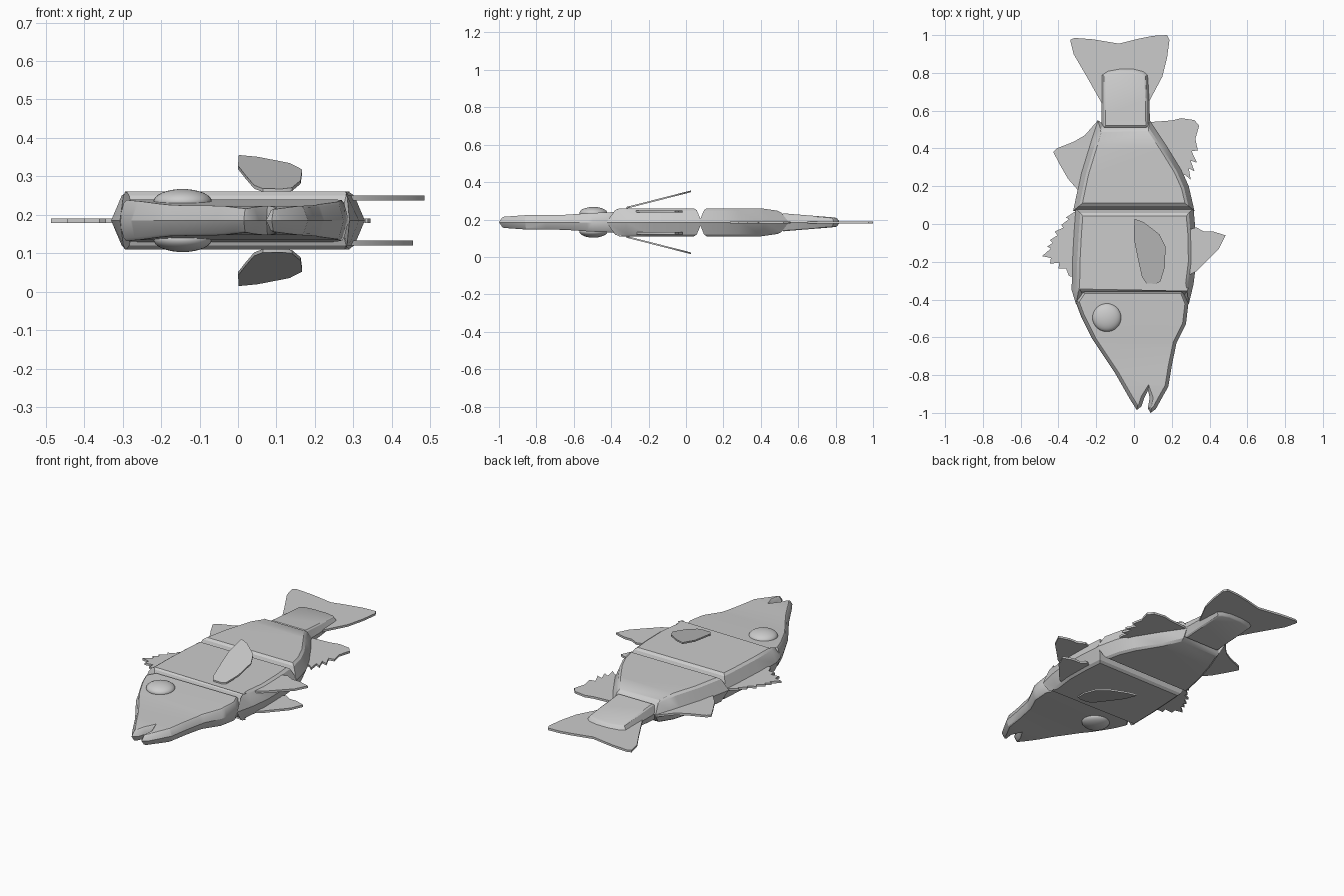
import bpy, bmesh, math
from mathutils import Vector

MID = 0.185  # height of the middle plane of the fish


def finish(bm, name):
    bmesh.ops.recalc_face_normals(bm, faces=bm.faces)
    me = bpy.data.meshes.new(name)
    bm.to_mesh(me)
    bm.free()
    ob = bpy.data.objects.new(name, me)
    bpy.context.collection.objects.link(ob)
    bpy.ops.object.select_all(action='DESELECT')
    ob.select_set(True)
    bpy.context.view_layer.objects.active = ob
    bpy.ops.object.shade_smooth_by_angle(angle=math.radians(30))
    return ob


def offset(pts, d):
    """Move a closed outline inwards by d."""
    n = len(pts)
    area = sum(pts[i - 1][0] * pts[i][1] - pts[i][0] * pts[i - 1][1] for i in range(n))
    s = 1 if area > 0 else -1
    out = []
    for i in range(n):
        p, a, b = Vector(pts[i]), Vector(pts[i - 1]), Vector(pts[(i + 1) % n])
        n1, n2 = (Vector((-e.y, e.x)) * s for e in ((p - a).normalized(), (b - p).normalized()))
        m = (n1 + n2).normalized()
        out.append(p + m * d / max(m.dot(n1), 0.6))
    return out


def segment(name, outline, inset, heights):
    """Body plate with a pointed rim; half thickness follows y."""
    bm = bmesh.new()
    rings = []
    for d, z in ((1, -1), (0.65, -0.86), (0, 0), (0.65, 0.86), (1, 1)):
        rings.append([bm.verts.new((p[0], p[1], z)) for p in offset(outline, d * inset)])
    n = len(outline)
    for lo, hi in zip(rings, rings[1:]):
        for i in range(n):
            j = (i + 1) % n
            bm.faces.new((lo[i], lo[j], hi[j], hi[i]))
    bm.faces.new(rings[0])
    bm.faces.new(rings[-1])
    for y, _ in heights[1:-1]:
        bmesh.ops.bisect_plane(bm, geom=bm.verts[:] + bm.edges[:] + bm.faces[:],
                               plane_co=(0, y, 0), plane_no=(0, 1, 0))
    for v in bm.verts:
        h = heights[0][1] if v.co.y < heights[0][0] else heights[-1][1]
        for (y0, h0), (y1, h1) in zip(heights, heights[1:]):
            if y0 <= v.co.y <= y1:
                h = h0 + (h1 - h0) * (v.co.y - y0) / (y1 - y0)
        v.co.z = MID + v.co.z * h
    bmesh.ops.triangulate(bm, faces=[f for f in bm.faces if len(f.verts) > 4])
    return finish(bm, name)


def fin(name, outline, zfun=lambda x, y: MID - 0.001, thick=0.012):
    """Thin extruded sheet."""
    bm = bmesh.new()
    f = bm.faces.new([bm.verts.new((x, y, zfun(x, y) - thick / 2)) for x, y in outline])
    ret = bmesh.ops.extrude_face_region(bm, geom=[f])
    for v in ret['geom']:
        if isinstance(v, bmesh.types.BMVert):
            v.co.z += thick
    return finish(bm, name)


# Head with open mouth
segment("head", [(-0.31, -0.41), (-0.28, -0.49), (-0.22, -0.61), (-0.1, -0.79), (-0.02, -0.93),
                 (0.015, -0.985), (0.04, -0.965), (0.055, -0.92), (0.074, -0.88), (0.083, -0.92),
                 (0.073, -0.975), (0.088, -1.0), (0.115, -0.98), (0.182, -0.86), (0.2, -0.75),
                 (0.225, -0.63), (0.275, -0.53), (0.288, -0.42), (0.26, -0.35), (-0.27, -0.35)],
        0.018, [(-1.0, 0.028), (-0.86, 0.038), (-0.65, 0.04), (-0.5, 0.05), (-0.35, 0.056)])

# Front half of the trunk
segment("front_body", [(-0.307, -0.425), (-0.33, -0.35), (-0.328, -0.2), (-0.32, -0.05), (-0.31, 0.085),
                       (0.315, 0.085), (0.327, -0.05), (0.33, -0.2), (0.315, -0.32), (0.29, -0.425),
                       (0.265, -0.38), (-0.27, -0.38)],
        0.042, [(-0.43, 0.075), (0.09, 0.075)])

# Rear half of the trunk
segment("rear_body", [(-0.322, 0.07), (-0.28, 0.27), (-0.225, 0.45), (-0.192, 0.55), (-0.165, 0.53),
                      (0.06, 0.53), (0.083, 0.55), (0.17, 0.42), (0.25, 0.29), (0.29, 0.2), (0.32, 0.07)],
        0.04, [(0.06, 0.075), (0.4, 0.075), (0.56, 0.052)])

# Tail root
segment("tail_root", [(-0.172, 0.5), (-0.172, 0.79), (-0.14, 0.812), (-0.08, 0.823), (0.0, 0.823),
                      (0.05, 0.81), (0.075, 0.79), (0.082, 0.66), (0.085, 0.5)],
        0.022, [(0.5, 0.05), (0.58, 0.043), (0.78, 0.027), (0.83, 0.02)])

# Tail fin
fin("tail_fin", [(-0.16, 0.62), (-0.25, 0.78), (-0.32, 0.9), (-0.338, 0.975), (-0.315, 0.985),
                 (-0.22, 0.978), (-0.08, 0.955), (0.02, 0.98), (0.1, 0.996), (0.175, 1.0),
                 (0.188, 0.975), (0.175, 0.88), (0.15, 0.78), (0.07, 0.63)])

# Spiny and soft back fins
fin("spiny_back_fin", [(-0.29, 0.08), (-0.36, 0.035), (-0.345, 0.025), (-0.385, -0.005), (-0.375, -0.02),
                       (-0.42, -0.04), (-0.405, -0.06), (-0.445, -0.085), (-0.43, -0.1),
                       (-0.46, -0.12), (-0.44, -0.13), (-0.487, -0.17), (-0.44, -0.18),
                       (-0.445, -0.21), (-0.395, -0.205), (-0.4, -0.235), (-0.36, -0.235),
                       (-0.345, -0.275), (-0.29, -0.29)])
fin("soft_back_fin", [(-0.28, 0.16), (-0.35, 0.24), (-0.39, 0.31), (-0.427, 0.38), (-0.41, 0.4),
                      (-0.32, 0.435), (-0.26, 0.47), (-0.19, 0.55), (-0.15, 0.5), (-0.2, 0.2)])

# Fin under the tail
fin("belly_rear_fin", [(0.06, 0.51), (0.09, 0.54), (0.2, 0.548), (0.25, 0.56), (0.32, 0.55), (0.345, 0.52),
                       (0.325, 0.45), (0.338, 0.39), (0.305, 0.385), (0.333, 0.325), (0.3, 0.335),
                       (0.32, 0.28), (0.29, 0.295), (0.3, 0.235), (0.27, 0.26), (0.2, 0.25)])

# Paired parts on the upper and lower flank
PECTORAL = [(0.002, 0.028), (0.05, 0.01), (0.09, -0.02), (0.135, -0.055), (0.167, -0.12), (0.163, -0.23),
            (0.14, -0.305), (0.115, -0.317), (0.065, -0.315), (0.042, -0.28), (0.02, -0.18), (0.0, -0.08)]
PELVIC = [(0.24, -0.04), (0.29, -0.03), (0.33, -0.018), (0.37, -0.04), (0.42, -0.04), (0.485, -0.06),
          (0.45, -0.13), (0.39, -0.19), (0.33, -0.25), (0.29, -0.27), (0.24, -0.25)]
for side, s in (("upper", 1), ("lower", -1)):
    fin(side + "_pectoral_fin", PECTORAL,
        lambda x, y: MID + s * (0.078 + 0.255 * (y + 0.317)), 0.009)
    k = 1.0 if s > 0 else 0.88
    fin(side + "_pelvic_fin", [(0.24 + (x - 0.24) * k, y) for x, y in PELVIC],
        lambda x, y: MID + s * 0.0585)
    # Eye
    bm = bmesh.new()
    bmesh.ops.create_uvsphere(bm, u_segments=32, v_segments=16, radius=1)
    for v in bm.verts:
        v.co = (-0.144 + v.co.x * 0.076, -0.495 + v.co.y * 0.075, MID + s * 0.049 + v.co.z * 0.033)
    finish(bm, side + "_eye")
